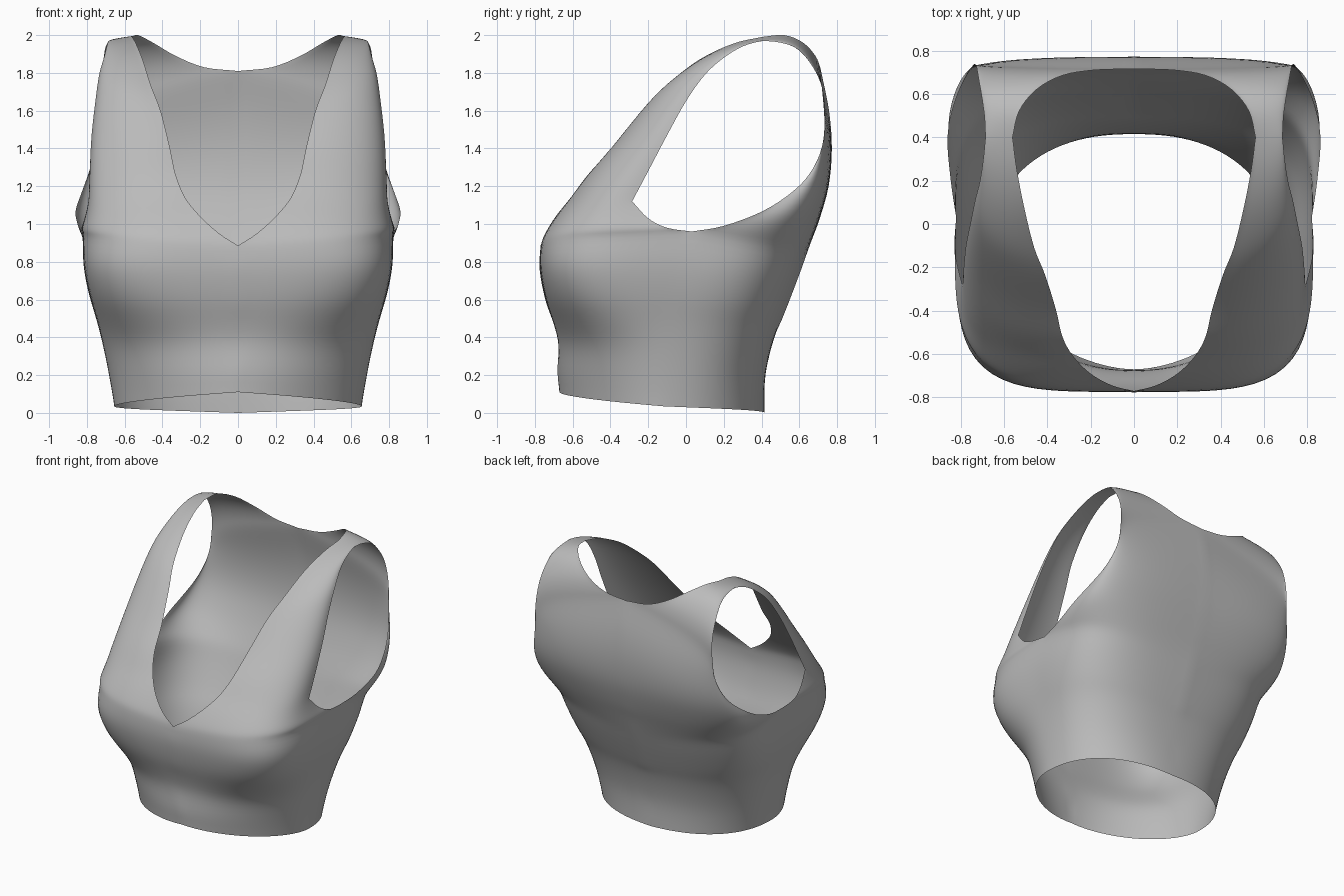
import bpy, bmesh, math
from mathutils import Vector

if "Cube" in bpy.data.objects:
    bpy.data.objects.remove(bpy.data.objects["Cube"])

STEPS, COLS = 4, 28

# Each row runs from the centre / neckline edge to the side / armhole edge:
# (inner x, y, z, outer x, y, z, roundness exponent)
FRONT = [
    (0, -.67, .11, .655, -.12, .035, 1.8),      # hem
    (0, -.68, .22, .683, -.11, .20, 1.9),
    (0, -.675, .36, .715, -.10, .36, 2.15),
    (0, -.70, .47, .75, -.09, .50, 2.8),
    (0, -.745, .60, .79, -.08, .64, 3.7),
    (0, -.775, .76, .82, -.05, .80, 4.4),
    (0, -.77, .885, .82, .03, .96, 4.2),        # neckline point, armhole base
    (.10, -.745, .95, .828, -.10, .98, 3.6),
    (.20, -.69, 1.04, .812, -.20, 1.03, 3.0),
    (.28, -.61, 1.14, .79, -.285, 1.12, 2.5),   # front corner of the armhole
    (.33, -.52, 1.26, .785, -.20, 1.28, 2.2),
    (.36, -.395, 1.40, .775, -.10, 1.47, 2.0),
    (.41, -.235, 1.60, .755, 0, 1.65, 2.0),
    (.46, -.11, 1.73, .735, .10, 1.79, 2.0),
    (.505, .07, 1.87, .71, .20, 1.88, 2.0),
    (.54, .25, 1.955, .695, .30, 1.94, 2.0),
    (.56, .40, 1.99, .685, .40, 1.97, 2.0),     # shoulder
]
BACK = [
    (.56, .40, 1.99, .685, .40, 1.97, 2.0),     # shoulder
    (.53, .52, 2.00, .69, .50, 1.96, 2.0),
    (.45, .62, 1.96, .705, .60, 1.92, 2.0),
    (.33, .685, 1.89, .72, .69, 1.80, 2.0),
    (.18, .71, 1.83, .728, .73, 1.68, 2.0),
    (0, .715, 1.81, .738, .737, 1.55, 2.0),     # back of the neckline
    (0, .757, 1.60, .75, .72, 1.40, 2.8),
    (0, .772, 1.40, .79, .65, 1.26, 3.2),
    (0, .755, 1.20, .83, .55, 1.16, 3.3),
    (0, .705, 1.02, .86, .40, 1.065, 3.4),
    (0, .66, .90, .845, .20, .99, 3.7),
    (0, .61, .76, .82, .03, .96, 3.8),          # armhole base
    (0, .565, .64, .82, -.05, .80, 3.5),
    (0, .51, .50, .79, -.08, .64, 3.2),
    (0, .475, .42, .75, -.09, .50, 2.9),
    (0, .44, .30, .715, -.10, .36, 2.7),
    (0, .417, .17, .683, -.11, .20, 2.5),
    (0, .415, 0, .655, -.12, .035, 2.3),        # hem
]


def spline(points, breaks):
    """Smooth curve through the points, with corners at the break indices."""
    out = []
    last = len(points) - 1
    for i in range(last):
        b, c = points[i], points[i + 1]
        a = 2 * b - c if i == 0 or i in breaks else points[i - 1]
        d = 2 * c - b if i + 1 == last or i + 1 in breaks else points[i + 2]
        for s in range(STEPS):
            t = s / STEPS
            out.append(b + .5 * t * (c - a + t * (2 * a - 5 * b + 4 * c - d
                                                  + t * (3 * (b - c) + d - a))))
    return out + [points[-1]]


def panel(bm, rows, inner_breaks, outer_breaks):
    """Loft rows of rounded quarter arcs between the two edge curves."""
    inner = spline([Vector(r[:3]) for r in rows], inner_breaks)
    outer = spline([Vector(r[3:6]) for r in rows], outer_breaks)
    power = spline([Vector((r[6], 0, 0)) for r in rows], ())
    grid = []
    for p, q, n in zip(inner, outer, power):
        line = []
        for j in range(COLS + 1):
            # even spacing along the arc, by normalising a direction
            k = j / COLS
            c, s = math.cos(k * math.pi / 2), math.sin(k * math.pi / 2)
            c = c if j < COLS else 0
            size = (c ** n.x + s ** n.x) ** (1 / n.x)
            line.append(bm.verts.new((p.x + (q.x - p.x) * s / size,
                                      q.y + (p.y - q.y) * c / size,
                                      p.z + (q.z - p.z) * k)))
        grid.append(line)
    for lo, hi in zip(grid, grid[1:]):
        for j in range(COLS):
            bm.faces.new((lo[j], lo[j + 1], hi[j + 1], hi[j]))


# Right half of the garment: front and back panels welded at side and shoulder
bm = bmesh.new()
panel(bm, FRONT, (6,), (6, 9))
panel(bm, BACK, (5,), (11,))
bmesh.ops.remove_doubles(bm, verts=bm.verts, dist=.0005)

# Relax the inside of the surface, keeping the edges in place
inside = [v for v in bm.verts if not v.is_boundary]
for _ in range(6):
    bmesh.ops.smooth_vert(bm, verts=inside, factor=.5,
                          use_axis_x=True, use_axis_y=True, use_axis_z=True)

bmesh.ops.recalc_face_normals(bm, faces=bm.faces)
bm.faces.ensure_lookup_table()
if bm.faces[0].normal.y > 0:
    bmesh.ops.reverse_faces(bm, faces=bm.faces)

mesh = bpy.data.meshes.new("cropped_top")
bm.to_mesh(mesh)
bm.free()
top = bpy.data.objects.new("cropped_top", mesh)
bpy.context.collection.objects.link(top)

fabric = bpy.data.materials.new("grey fabric")
fabric.diffuse_color = (.5, .5, .5, 1)
fabric.use_nodes = True
fabric.node_tree.nodes["Principled BSDF"].inputs["Base Color"].default_value = fabric.diffuse_color
mesh.materials.append(fabric)

# Left half
mirror = top.modifiers.new("mirror", 'MIRROR')
mirror.use_clip = True
mirror.merge_threshold = .001

bpy.context.view_layer.objects.active = top
top.select_set(True)
bpy.ops.object.shade_smooth_by_angle(angle=math.radians(60))
